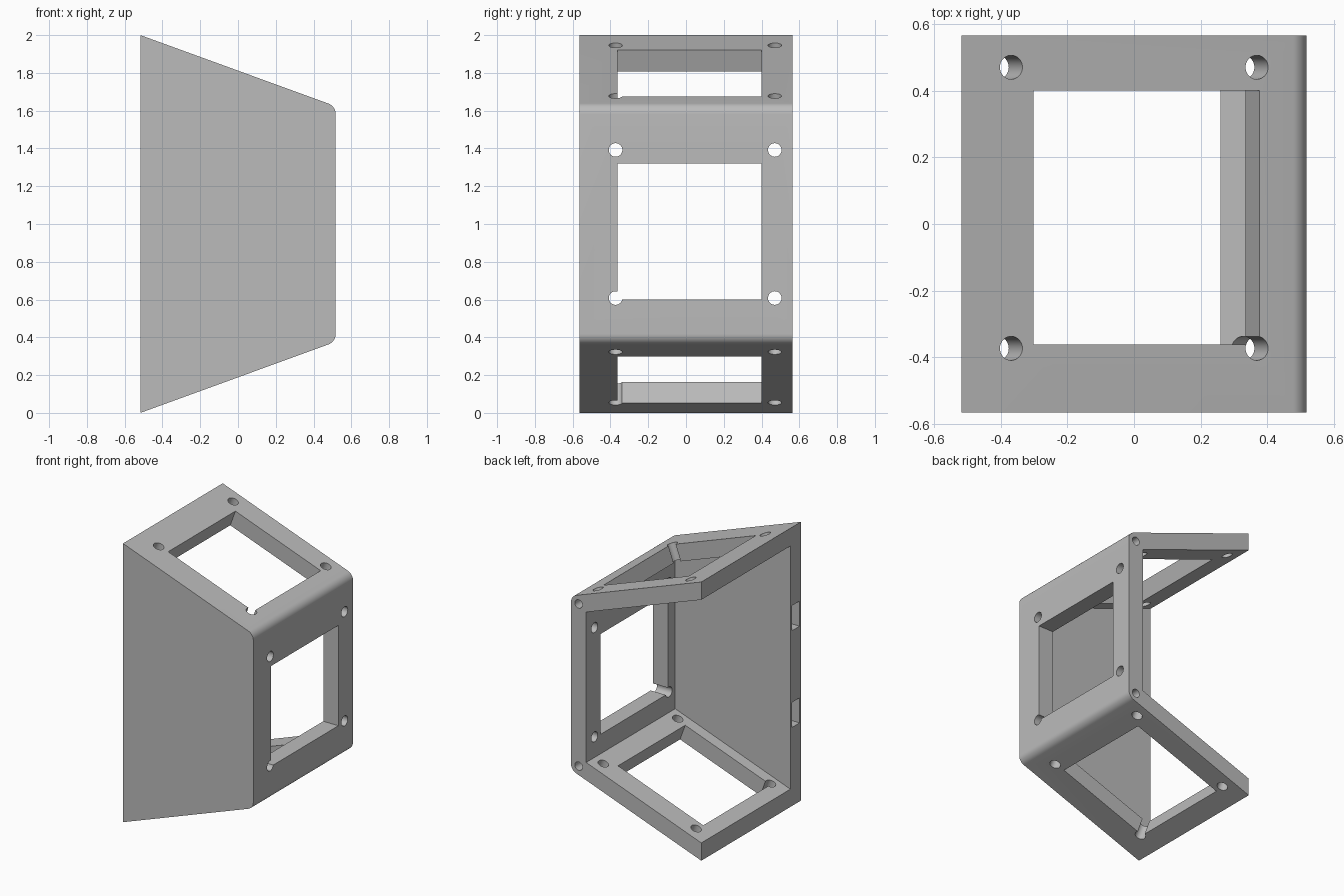
import bpy, bmesh, math
from mathutils import Matrix, Vector

if "Cube" in bpy.data.objects:
    bpy.data.objects.remove(bpy.data.objects["Cube"], do_unlink=True)

HX, HY = 0.517, 0.565          # half width and half depth
WALL = 0.12                    # wall thickness
SLOPE = math.radians(20)       # tilt of the upper and lower panels
FILLET = 0.06                  # rounding of the outer corners
DROP = math.tan(SLOPE)

grey = bpy.data.materials.new("plain grey")
grey.use_nodes = True
colour = (0.5, 0.5, 0.5, 1)
grey.diffuse_color = colour
grey.node_tree.nodes["Principled BSDF"].inputs["Base Color"].default_value = colour


def finish(name, bm):
    bmesh.ops.recalc_face_normals(bm, faces=bm.faces)
    mesh = bpy.data.meshes.new(name)
    bm.to_mesh(mesh)
    bm.free()
    mesh.materials.append(grey)
    obj = bpy.data.objects.new(name, mesh)
    bpy.context.collection.objects.link(obj)
    return obj


def prism(name, outline, y0, y1):
    """Extrude an (x, z) outline along y."""
    bm = bmesh.new()
    face = bm.faces.new([bm.verts.new((x, y0, z)) for x, z in outline])
    moved = bmesh.ops.extrude_face_region(bm, geom=[face])["geom"]
    verts = [v for v in moved if isinstance(v, bmesh.types.BMVert)]
    bmesh.ops.translate(bm, vec=(0, y1 - y0, 0), verts=verts)
    return finish(name, bm)


def box(name, low, high, frame=Matrix()):
    low, high = Vector(low), Vector(high)
    bm = bmesh.new()
    bmesh.ops.create_cube(bm, size=1, matrix=frame @ Matrix.Translation((low + high) / 2)
                          @ Matrix.Diagonal((*(high - low), 1)))
    return finish(name, bm)


def rod(name, radius, length, frame):
    bm = bmesh.new()
    bmesh.ops.create_cone(bm, cap_ends=True, segments=32, radius1=radius,
                          radius2=radius, depth=length, matrix=frame)
    return finish(name, bm)


def cut(body, cutter):
    cutter.hide_render = True
    mod = body.modifiers.new("cut", "BOOLEAN")
    mod.operation, mod.solver, mod.object = "DIFFERENCE", "EXACT", cutter
    bpy.context.view_layer.objects.active = body
    bpy.ops.object.modifier_apply(modifier=mod.name)
    bpy.data.objects.remove(cutter, do_unlink=True)


# Solid bracket with rounded outer corners
corner_x = HX - FILLET
corner_z = 1 - 2 * HX * DROP - FILLET * math.tan((math.pi / 2 - SLOPE) / 2)
sweep = math.pi / 2 - SLOPE
upper = [(corner_x + FILLET * math.cos(a), 1 + corner_z + FILLET * math.sin(a))
         for a in (sweep * (1 - i / 10) for i in range(11))]
lower = [(x, 2 - z) for x, z in reversed(upper)]
bracket = prism("sloped_bracket", [(-HX, 2)] + upper + lower + [(-HX, 0)], -HY, HY)

# Hollow interior, open at the back and on one side
inset = WALL / math.cos(SLOPE)
inner_x, outer_x = HX - WALL, -HX - 0.2


def inner_z(x):
    return 2 - (x + HX) * DROP - inset


hollow = [(outer_x, inner_z(outer_x)), (inner_x, inner_z(inner_x)),
          (inner_x, 2 - inner_z(inner_x)), (outer_x, 2 - inner_z(outer_x))]
cut(bracket, prism("hollow", hollow, -HY + WALL, HY + 0.2))

# Window and four screw holes in each of the three panels
mid_z = 2 - HX * DROP
panels = [(SLOPE, (0, 0, mid_z)), (math.pi / 2, (HX, 0, 1)),
          (math.pi - SLOPE, (0, 0, 2 - mid_z))]
for angle, centre in panels:
    frame = Matrix.Translation(centre) @ Matrix.Rotation(angle, 4, "Y")
    cut(bracket, box("window", (-0.32, -0.362, -0.17), (0.40, 0.40, 0.05), frame))
    for u in (-0.392, 0.392):
        for y in (-0.373, 0.47):
            cut(bracket, rod("screw_hole", 0.036, 0.23,
                             frame @ Matrix.Translation((u, y, -0.06))))

# Pin holes in the back corners and slots in the edge of the front plate
for side in (-1, 1):
    spot = Matrix.Translation((corner_x, HY, 1 + side * corner_z))
    cut(bracket, rod("pin_hole", 0.03, 0.6, spot @ Matrix.Rotation(math.pi / 2, 4, "X")))
    z = 1 + side * 0.347
    cut(bracket, box("edge_slot", (-HX - 0.1, -0.55, z - 0.09), (-HX + 0.1, -0.465, z + 0.09)))

# Smooth rounded corners and holes, crisp edges
bpy.ops.object.select_all(action="DESELECT")
bracket.select_set(True)
bpy.context.view_layer.objects.active = bracket
bpy.ops.object.shade_smooth_by_angle(angle=math.radians(30))
